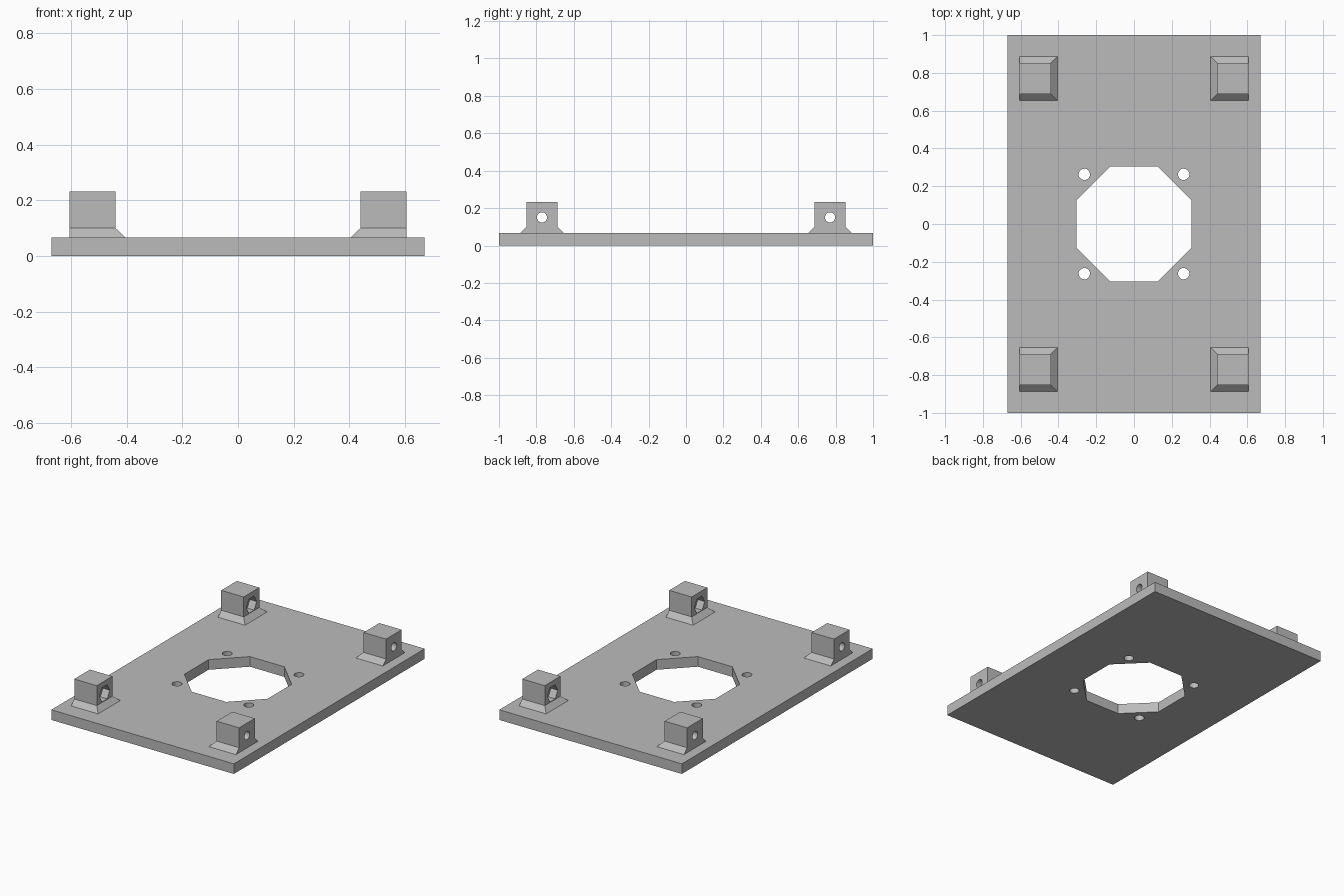
import bpy, bmesh, math
from mathutils import Matrix

cube = bpy.data.objects.get("Cube")
if cube:
    bpy.data.objects.remove(cube, do_unlink=True)

PLATE_T = 0.067
GREY = (0.5, 0.5, 0.5, 1.0)
grey = bpy.data.materials.new("plain_grey")
grey.use_nodes = True
grey.diffuse_color = GREY
grey.node_tree.nodes["Principled BSDF"].inputs["Base Color"].default_value = GREY


def make_object(name, bm):
    bmesh.ops.recalc_face_normals(bm, faces=bm.faces[:])
    mesh = bpy.data.meshes.new(name)
    bm.to_mesh(mesh)
    bm.free()
    mesh.materials.append(grey)
    obj = bpy.data.objects.new(name, mesh)
    bpy.context.collection.objects.link(obj)
    return obj


def stack(name, rings):
    """Solid lofted through rectangles (x0, x1, half_y, y, z)."""
    bm = bmesh.new()
    loops = []
    for x0, x1, h, y, z in rings:
        corners = ((x0, y - h), (x1, y - h), (x1, y + h), (x0, y + h))
        loops.append([bm.verts.new((cx, cy, z)) for cx, cy in corners])
    for low, high in zip(loops, loops[1:]):
        for i in range(4):
            j = (i + 1) % 4
            bm.faces.new((low[i], low[j], high[j], high[i]))
    bm.faces.new(loops[0])
    bm.faces.new(loops[-1])
    return make_object(name, bm)


def drill(target, centre, radius, depth, sides, axis="Z", turn=0.0):
    """Cut a prism-shaped hole centred on a point."""
    bm = bmesh.new()
    bmesh.ops.create_cone(bm, cap_ends=True, segments=sides, radius1=radius,
                          radius2=radius, depth=depth)
    matrix = Matrix.Rotation(turn, 4, "Z")
    if axis == "X":
        matrix = Matrix.Rotation(math.pi / 2, 4, "Y") @ matrix
    bmesh.ops.transform(bm, matrix=Matrix.Translation(centre) @ matrix, verts=bm.verts[:])
    cutter = make_object("hole_cutter", bm)
    cutter.hide_render = True
    mod = target.modifiers.new("hole", "BOOLEAN")
    mod.operation = "DIFFERENCE"
    mod.solver = "EXACT"
    mod.object = cutter
    bpy.context.view_layer.objects.active = target
    bpy.ops.object.modifier_apply(modifier=mod.name)
    bpy.data.objects.remove(cutter, do_unlink=True)


# Base plate with octagonal opening and four screw holes
plate = stack("base_plate", [(-0.67, 0.67, 1.0, 0, 0), (-0.67, 0.67, 1.0, 0, PLATE_T)])
drill(plate, (0, 0, 0.03), 0.305 / math.cos(math.pi / 8), 0.3, 8, turn=math.pi / 8)
for sx in (-1, 1):
    for sy in (-1, 1):
        drill(plate, (sx * 0.263, sy * 0.263, 0.03), 0.03, 0.3, 32)

# Four mounting posts: flared foot, cross hole and hexagonal nut pocket on the inner side
for side, sx in (("right", -1), ("left", 1)):
    for end, y in (("front", -0.77), ("back", 0.77)):
        inner, foot, outer = sx * 0.44, sx * 0.406, sx * 0.605
        post = stack(f"{end}_{side}_post", [
            (foot, outer, 0.116, y, PLATE_T),
            (inner, outer, 0.082, y, 0.1),
            (inner, outer, 0.082, y, 0.232)])
        drill(post, (sx * 0.52, y, 0.15), 0.027, 0.4, 32, axis="X")
        drill(post, (sx * 0.44, y, 0.15), 0.054, 0.1, 6, axis="X")
